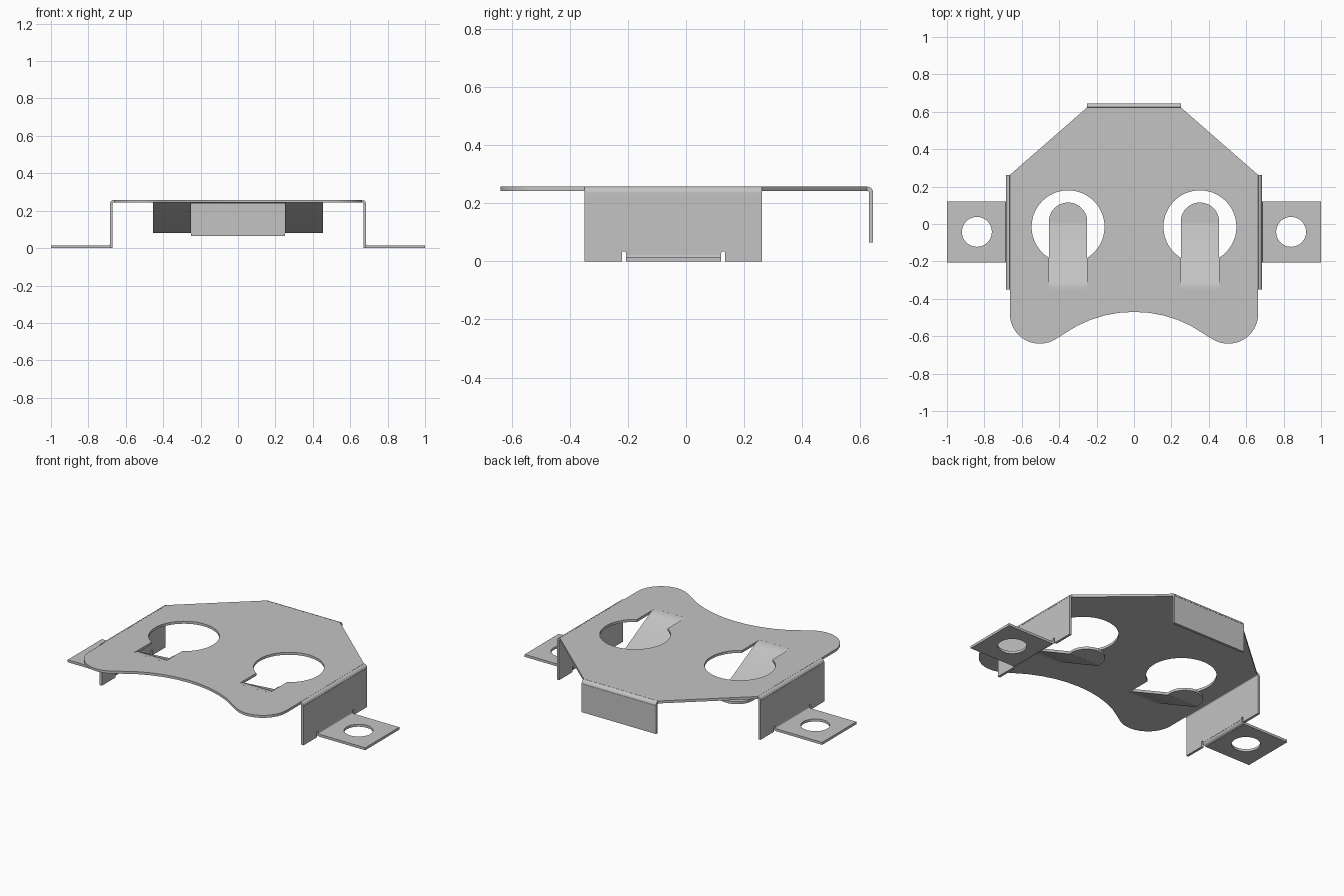
import bpy, bmesh, math
from mathutils import Matrix

cube = bpy.data.objects.get("Cube")
if cube:
    bpy.data.objects.remove(cube, do_unlink=True)

T = 0.015            # sheet thickness
RB = 0.0135          # bend radius at mid-sheet
TOP = 0.2505         # mid-sheet height of the top plate
parts = []

steel = bpy.data.materials.new("grey steel")
steel.use_nodes = True
colour = (0.55, 0.55, 0.55, 1)
steel.diffuse_color = colour
steel.node_tree.nodes["Principled BSDF"].inputs["Base Color"].default_value = colour


def add(name, data):
    ob = bpy.data.objects.new(name, data)
    bpy.context.scene.collection.objects.link(ob)
    data.materials.append(steel)
    parts.append(ob)
    return ob


def arc(cx, cy, r, a0, a1, n):
    """Points on an arc, angles in degrees."""
    angles = [math.radians(a0 + (a1 - a0) * i / n) for i in range(n + 1)]
    return [(cx + r * math.cos(a), cy + r * math.sin(a)) for a in angles]


def panel(name, loops, matrix):
    """Flat sheet: first loop is the outline, the others are holes."""
    cu = bpy.data.curves.new(name, 'CURVE')
    cu.dimensions = '2D'
    cu.fill_mode = 'BOTH'
    cu.extrude = T / 2
    for loop in loops:
        sp = cu.splines.new('POLY')
        sp.points.add(len(loop) - 1)
        for p, (x, y) in zip(sp.points, loop):
            p.co = (x, y, 0, 1)
        sp.use_cyclic_u = True
    add(name, cu).matrix_world = matrix


def strip(name, pairs):
    """Thickened ribbon through pairs of edge points."""
    me = bpy.data.meshes.new(name)
    verts = [p for pair in pairs for p in pair]
    faces = [(2*i, 2*i + 1, 2*i + 3, 2*i + 2) for i in range(len(pairs) - 1)]
    me.from_pydata(verts, [], faces)
    mod = add(name, me).modifiers.new("thickness", 'SOLIDIFY')
    mod.thickness = T
    mod.offset = 0
    mod.use_even_offset = True


# Top plate: right half of the outline, then mirrored
half = arc(0, -1.13, 0.66, 90, 62.5, 4)
half += arc(0.504, -0.48, 0.16, -121, 0, 16)
half += [(0.664, 0.262), (0.25, 0.624)]
outline = half + [(-x, y) for x, y in reversed(half[1:])]

# Keyhole openings: round hole with a slot towards the front
HX, HY, HR, W = 0.3525, -0.015, 0.195, 0.1025
a = math.degrees(math.acos(W / HR))
keyhole = arc(HX, HY, HR, -a, 180 + a, 40) + [(HX - W, -0.35), (HX + W, -0.35)]
panel("top_plate", [outline, keyhole, [(-x, y) for x, y in keyhole]],
      Matrix.Translation((0, 0, TOP)))

# Back flange and its bend
strip("back_bend", [((-0.25, y, z), (0.25, y, z))
                    for y, z in arc(0.624, 0.237, RB, 90, 0, 6)])
panel("back_flange", [[(-0.25, 0.065), (0.25, 0.065), (0.25, 0.237), (-0.25, 0.237)]],
      Matrix.Translation((0, 0.6375, 0)) @ Matrix.Rotation(math.pi / 2, 4, 'X'))

# Side walls with relief notches, foot tabs and spring tongues
Y0, Y1 = -0.35, 0.262
F0, F1, N = -0.207, 0.121, 0.014
wall = [(Y0, 0), (F0 - N, 0)]
wall += arc(F0 - N / 2, 0.028, N / 2, 180, 0, 6)
wall += [(F0, 0.021), (F1, 0.021)]
wall += arc(F1 + N / 2, 0.028, N / 2, 180, 0, 6)
wall += [(F1 + N, 0), (Y1, 0), (Y1, 0.237), (Y0, 0.237)]

# Tongue centre line: bend down, slope, level rounded tip (y, z, half width)
p0, p1, p2 = (-0.35, TOP), (-0.325, TOP), (-0.303, 0.239)
tongue = []
for i in range(7):
    t = i / 6
    y, z = [(1-t)**2 * p0[k] + 2*t*(1-t) * p1[k] + t*t * p2[k] for k in (0, 1)]
    tongue.append((y, z, W))
tongue += [(-0.01, 0.0875, W)]
tongue += [(0.0125 + W * math.sin(t), 0.0875, W * math.cos(t))
           for t in [math.radians(87 * i / 10) for i in range(11)]]

for s, side in ((1, "left"), (-1, "right")):
    # local x, y, z of the wall panel become world y, z, x
    to_side = Matrix(((0, 0, 1, s * 0.6775), (1, 0, 0, 0), (0, 1, 0, 0), (0, 0, 0, 1)))
    panel(side + "_wall", [wall], to_side)
    strip(side + "_wall_bend", [((s * x, Y0, z), (s * x, Y1, z))
                                for x, z in arc(0.664, 0.237, RB, 90, 0, 6)])
    strip(side + "_foot_bend", [((s * x, F0, z), (s * x, F1, z))
                                for x, z in arc(0.691, 0.021, RB, 180, 270, 6)])
    foot = [(s * 0.691, F0 ), (s, F0), (s, F1), (s * 0.691, F1)]
    panel(side + "_foot_tab", [foot, arc(s * 0.84, -0.042, 0.08, 0, 350, 35)],
          Matrix.Translation((0, 0, T / 2)))
    strip(side + "_spring_tongue", [((s * HX - w, y, z), (s * HX + w, y, z))
                                    for y, z, w in tongue])

# Convert to clean meshes and smooth the bends
bpy.context.view_layer.update()
bpy.ops.object.select_all(action='DESELECT')
for ob in parts:
    ob.select_set(True)
bpy.context.view_layer.objects.active = parts[0]
bpy.ops.object.convert(target='MESH')
for ob in bpy.context.selected_objects:
    bm = bmesh.new()
    bm.from_mesh(ob.data)
    bmesh.ops.remove_doubles(bm, verts=bm.verts, dist=1e-5)
    bmesh.ops.recalc_face_normals(bm, faces=bm.faces)
    bm.to_mesh(ob.data)
    bm.free()
bpy.ops.object.shade_smooth_by_angle(angle=math.radians(30))
